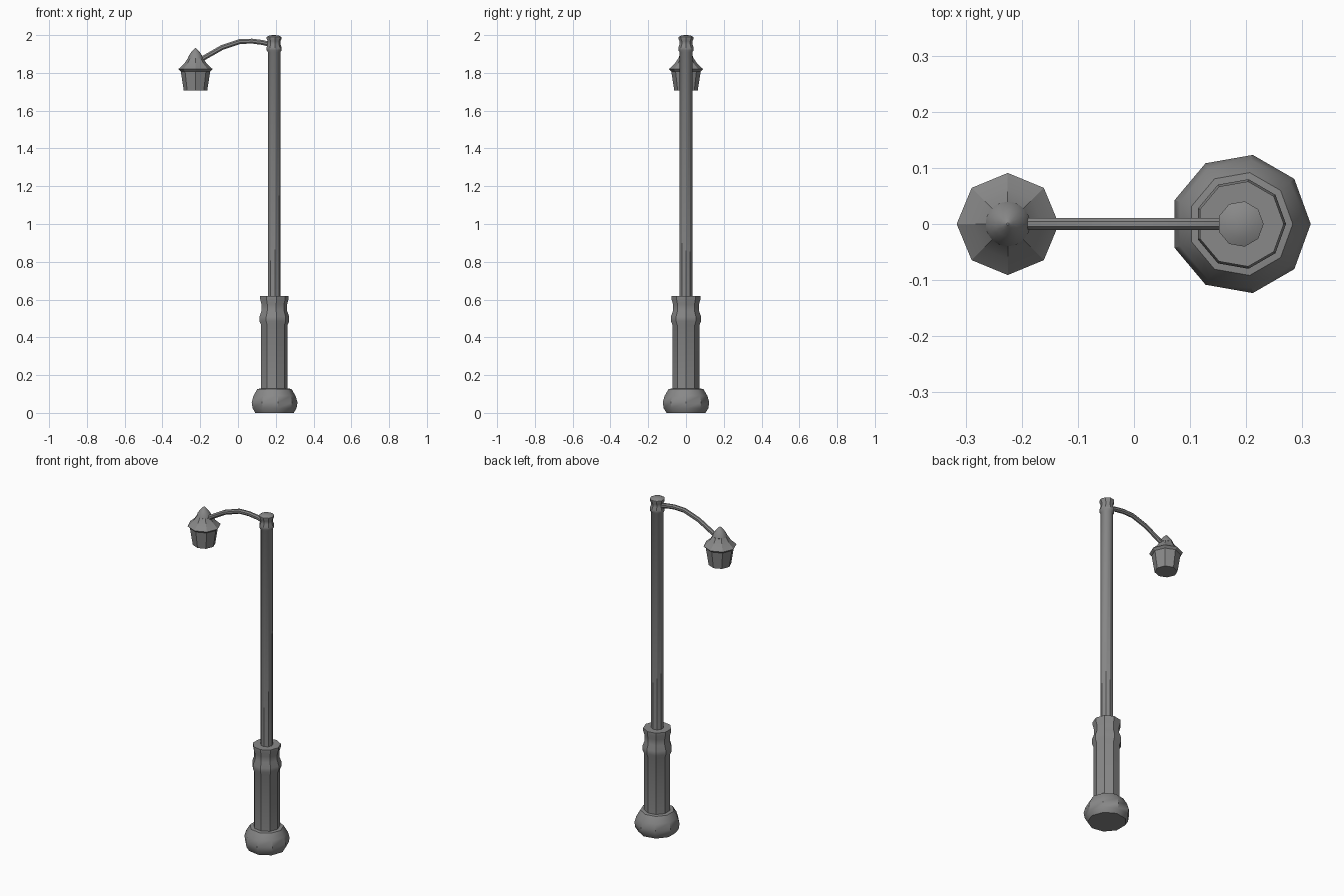
import bpy, bmesh, math

cube = bpy.data.objects.get("Cube")
if cube:
    bpy.data.objects.remove(cube)

metal = bpy.data.materials.new("grey_metal")
metal.use_nodes = True
metal.diffuse_color = (0.25, 0.25, 0.25, 1)
metal.node_tree.nodes["Principled BSDF"].inputs["Base Color"].default_value = (0.25, 0.25, 0.25, 1)

POST_X, LAMP_X = 0.19, -0.225


def finish(name, bm, angle=35):
    bmesh.ops.recalc_face_normals(bm, faces=bm.faces)
    mesh = bpy.data.meshes.new(name)
    bm.to_mesh(mesh)
    bm.free()
    obj = bpy.data.objects.new(name, mesh)
    bpy.context.collection.objects.link(obj)
    mesh.materials.append(metal)
    bpy.ops.object.select_all(action='DESELECT')
    obj.select_set(True)
    bpy.context.view_layer.objects.active = obj
    bpy.ops.object.shade_smooth_by_angle(angle=math.radians(angle))
    return obj


def bridge(bm, rings):
    for a, b in zip(rings, rings[1:]):
        n = len(a)
        for i in range(n):
            j = (i + 1) % n
            bm.faces.new((a[i], a[j], b[j], b[i]))
    bm.faces.new(rings[0])
    bm.faces.new(rings[-1])


def lathe(name, x, sides, profile, angle=35):
    """Turn (radius, height) pairs around a vertical axis, vertex on +x."""
    bm = bmesh.new()
    turns = [2 * math.pi * i / sides for i in range(sides)]
    bridge(bm, [[bm.verts.new((x + r * math.cos(t), r * math.sin(t), z)) for t in turns]
                for r, z in profile])
    return finish(name, bm, angle)


# Post, from the ground up
lathe("base_foot", POST_X, 9, [(0.105, 0), (0.12, 0.025), (0.125, 0.055),
                               (0.115, 0.09), (0.093, 0.127), (0.06, 0.13)])
lathe("pedestal", POST_X, 9, [(0.072, 0.12), (0.072, 0.465), (0.081, 0.485), (0.081, 0.51),
                              (0.07, 0.54), (0.07, 0.575), (0.077, 0.6), (0.077, 0.618)])
lathe("pole", POST_X, 9, [(0.034, 0.61), (0.034, 1.91), (0.041, 1.92), (0.041, 1.935),
                          (0.035, 1.95), (0.035, 1.968), (0.041, 1.98), (0.041, 1.99),
                          (0.025, 1.998), (0.005, 2.0)])

# Lantern hanging from the arm
lathe("lantern_glass", LAMP_X, 8, [(0.062, 1.706), (0.078, 1.808)])
lathe("lantern_roof", LAMP_X, 8, [(0.076, 1.806), (0.091, 1.82), (0.062, 1.846),
                                  (0.042, 1.875), (0.036, 1.885)], 30)
lathe("lantern_finial", LAMP_X, 16, [(0.034, 1.868), (0.04, 1.877), (0.034, 1.893),
                                     (0.022, 1.91), (0.01, 1.924), (0.002, 1.931)])

# Curved arm: an octagonal section swept along an arc in the xz plane
path = [(0.18, 1.948), (0.13, 1.961), (0.075, 1.968), (0.01, 1.966),
        (-0.085, 1.934), (-0.18, 1.88), (-0.21, 1.86)]
bm = bmesh.new()
rings = []
for i, (x, z) in enumerate(path):
    (x0, z0), (x1, z1) = path[max(i - 1, 0)], path[min(i + 1, len(path) - 1)]
    length = math.hypot(x1 - x0, z1 - z0)
    nx, nz = (z1 - z0) / length, -(x1 - x0) / length
    ring = []
    for k in range(8):
        t = math.pi * (k + 0.5) / 4
        up = 0.014 * math.sin(t)
        ring.append(bm.verts.new((x + nx * up, 0.012 * math.cos(t), z + nz * up)))
    rings.append(ring)
bridge(bm, rings)
finish("arm", bm)
